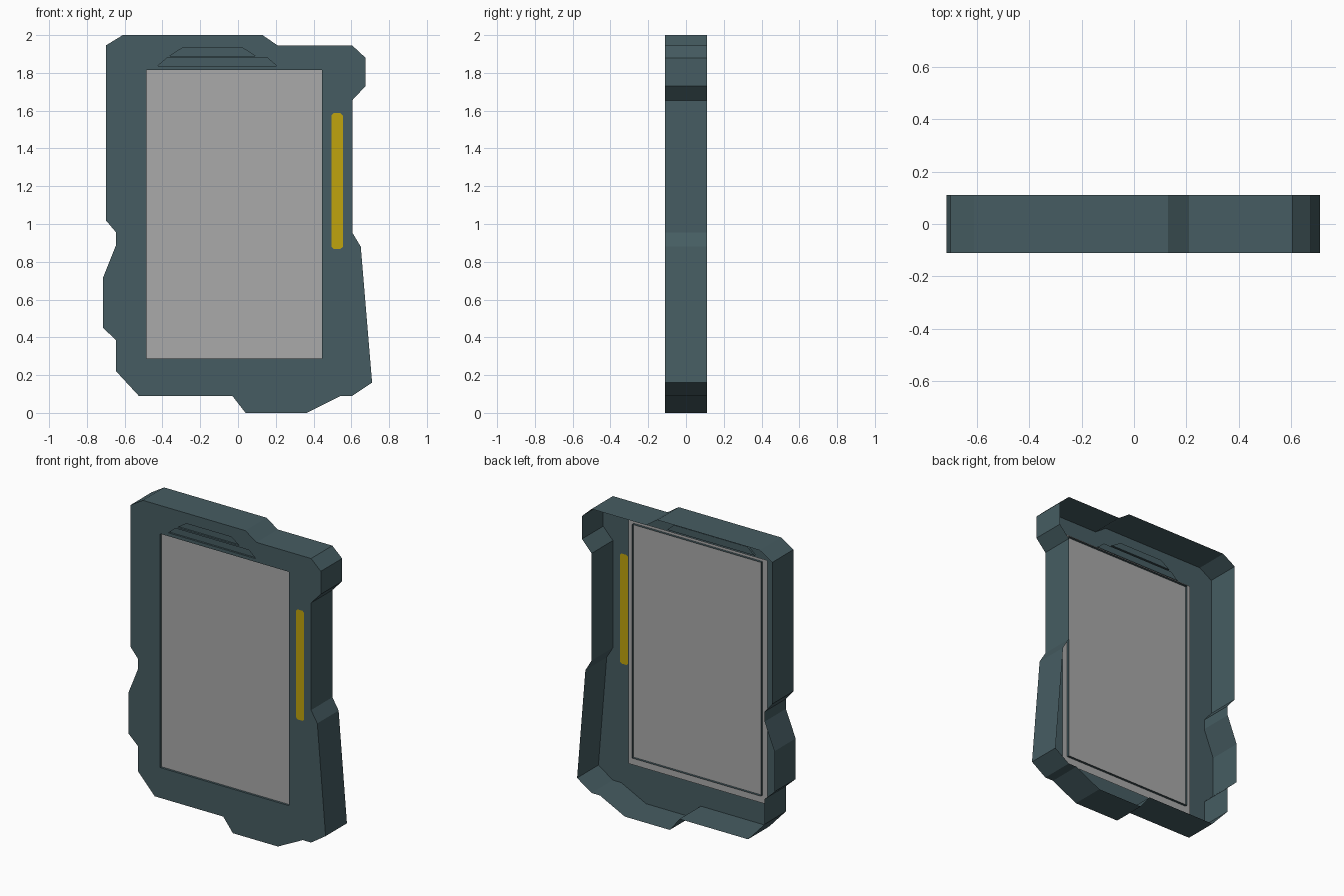
import bpy, bmesh

if "Cube" in bpy.data.objects:
    bpy.data.objects.remove(bpy.data.objects["Cube"])

FRONT, BACK = -0.11, 0.11


def material(name, rgb):
    m = bpy.data.materials.new(name)
    m.diffuse_color = (*rgb, 1)
    m.use_nodes = True
    m.node_tree.nodes["Principled BSDF"].inputs["Base Color"].default_value = m.diffuse_color
    return m


teal = material("dark teal", (0.061, 0.108, 0.122))
grey = material("screen grey", (0.40, 0.40, 0.40))
yellow = material("mustard yellow", (0.53, 0.37, 0.004))


def finish(bm, name, mat):
    me = bpy.data.meshes.new(name)
    bm.to_mesh(me)
    bm.free()
    me.materials.append(mat)
    ob = bpy.data.objects.new(name, me)
    bpy.context.collection.objects.link(ob)
    return ob


def ring(bm, pts, y):
    return [bm.verts.new((x, y, z)) for x, z in pts]


def bridge(bm, a, b, inward=False):
    n = len(a)
    for i in range(n):
        j = (i + 1) % n
        quad = [a[i], a[j], b[j], b[i]]
        bm.faces.new(quad[::-1] if inward else quad)


def trapezoid(x0, x1, x2, x3, z0, z1):
    # clockwise as seen from the front
    return [(x0, z0), (x1, z1), (x2, z1), (x3, z0)]


def rect(x0, x1, z0, z1):
    return trapezoid(x0, x0, x1, x1, z0, z1)


def flat(name, pts, y, mat):
    bm = bmesh.new()
    f = bm.faces.new(ring(bm, pts, y))
    f.normal_update()
    if f.normal.y > 0:
        f.normal_flip()
    finish(bm, name, mat)


# Silhouette, clockwise from the top left (x, z)
outline = [(-.70, 1.945), (-.61, 2), (.13, 2), (.21, 1.945), (.605, 1.945),
           (.675, 1.88), (.675, 1.73), (.605, 1.655), (.605, .955), (.65, .88),
           (.71, .16), (.605, .09), (.545, .09), (.365, 0), (.04, 0),
           (-.03, .09), (-.525, .09), (-.645, .22), (-.645, .385),
           (-.715, .45), (-.715, .715), (-.645, .89), (-.645, .955), (-.70, 1.02)]
opening = rect(-.485, .445, .288, 1.815)
vents = [trapezoid(-.425, -.375, .155, .205, 1.837, 1.88),
         trapezoid(-.36, -.295, .025, .09, 1.89, 1.932)]
c = .012
strip = [(.495, .868 + c), (.495, 1.587 - c), (.495 + c, 1.587), (.555 - c, 1.587),
         (.555, 1.587 - c), (.555, .868 + c), (.555 - c, .868), (.495 + c, .868)]

# Front plate with holes, open-backed side walls, screen lip and vent recesses
bm = bmesh.new()
outer = ring(bm, outline, FRONT)
hole = ring(bm, opening, FRONT)
slots = [ring(bm, v, FRONT) for v in vents]
loops = [outer, hole, ring(bm, strip, FRONT)] + slots
edges = [bm.edges.new((l[i - 1], l[i])) for l in loops for i in range(len(l))]
res = bmesh.ops.triangle_fill(bm, use_beauty=True, edges=edges, normal=(0, -1, 0))
for f in res["geom"]:
    if isinstance(f, bmesh.types.BMFace):
        f.normal_update()
        if f.normal.y > 0:
            f.normal_flip()
bridge(bm, outer, ring(bm, outline, BACK))
bridge(bm, hole, ring(bm, opening, FRONT + .03), inward=True)
for slot, pts in zip(slots, vents):
    floor = ring(bm, pts, FRONT + .012)
    bridge(bm, slot, floor, inward=True)
    f = bm.faces.new(floor)
    f.normal_update()
    if f.normal.y > 0:
        f.normal_flip()
finish(bm, "case_shell", teal)

# Screen panel, larger than the opening so it shows as a border from behind
flat("screen_panel", rect(-.523, .483, .237, 1.832), FRONT + .014, grey)

# Yellow side strip flush with the front
flat("side_strip", strip, FRONT, yellow)
